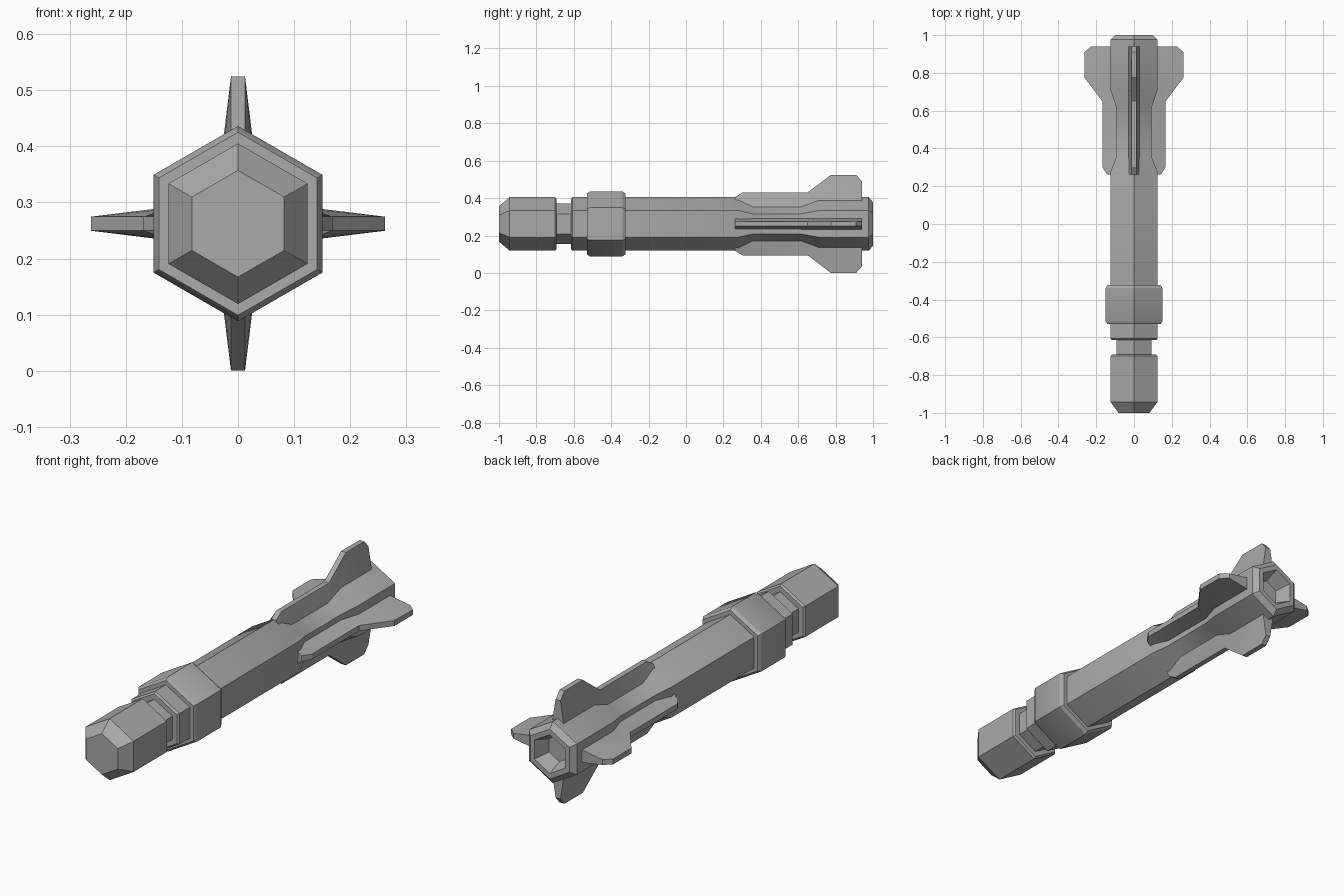
import bpy, bmesh, math
from mathutils import Matrix, Vector

if "Cube" in bpy.data.objects:
    bpy.data.objects.remove(bpy.data.objects["Cube"])

AXIS_Z = 0.262
SIDES = 6

grey = bpy.data.materials.new("plain grey")
grey.use_nodes = True
colour = (0.4, 0.4, 0.4, 1)
grey.diffuse_color = colour
grey.node_tree.nodes["Principled BSDF"].inputs["Base Color"].default_value = colour


def finish(bm, name):
    bmesh.ops.recalc_face_normals(bm, faces=bm.faces)
    mesh = bpy.data.meshes.new(name)
    bm.to_mesh(mesh)
    bm.free()
    mesh.materials.append(grey)
    obj = bpy.data.objects.new(name, mesh)
    bpy.context.collection.objects.link(obj)
    obj.location.z = AXIS_Z
    bpy.ops.object.select_all(action="DESELECT")
    obj.select_set(True)
    bpy.context.view_layer.objects.active = obj
    bpy.ops.object.shade_smooth_by_angle(angle=math.radians(30))
    return obj


# Hexagonal tube along y, from nose to hollow tail: (y, radius)
def hex_tube(name, profile):
    bm = bmesh.new()
    rings = []
    for y, r in profile:
        angles = [math.tau * (i / SIDES + 0.25) for i in range(SIDES)]
        rings.append([bm.verts.new((r * math.cos(a), y, r * math.sin(a))) for a in angles])
    for a, b in zip(rings, rings[1:]):
        for i in range(SIDES):
            j = (i + 1) % SIDES
            bm.faces.new((a[i], a[j], b[j], b[i]))
    bm.faces.new(rings[0])
    bm.faces.new(rings[-1])
    return finish(bm, name)


R, WAIST = 0.143, 0.108
hex_tube("body", [
    (-1, 0.095), (-0.943, R), (-0.70, R), (-0.692, 0.134),
    (-0.692, WAIST), (-0.615, WAIST), (-0.615, 0.134), (-0.607, R),
    (-0.53, R), (-0.53, 0.163), (-0.513, 0.174), (-0.34, 0.174), (-0.324, 0.163), (-0.324, R),
    (0.28, R), (0.355, WAIST), (0.615, WAIST), (0.71, R),
    (0.977, R), (1, 0.116), (1, 0.09), (0.93, 0.062)])

# Fin outlines in (y, distance from axis): wide root, thin outer edge
ROOT = [(0.262, 0.12), (0.355, 0.085), (0.61, 0.085), (0.70, 0.12), (0.94, 0.12)]
EDGE = [(0.262, 0.143), (0.302, 0.168), (0.65, 0.168), (0.775, 0.262), (0.91, 0.262), (0.94, 0.228)]


def fin(name, turn):
    bm = bmesh.new()
    spin = Matrix.Rotation(turn, 3, "Y")
    sides = []
    for s in (-1, 1):
        root = [bm.verts.new(spin @ Vector((s * 0.03, y, r))) for y, r in ROOT]
        edge = [bm.verts.new(spin @ Vector((s * 0.0125, y, r))) for y, r in EDGE]
        # Side panels between the root line and the outer edge
        bm.faces.new((root[0], root[1], edge[1], edge[0]))
        bm.faces.new((root[1], root[2], edge[2], edge[1]))
        bm.faces.new((root[2], root[3], edge[3], edge[2]))
        bm.faces.new((root[3], root[4], edge[5], edge[4], edge[3]))
        sides.append(root + edge[::-1])
    # Rim joining the two sides
    a, b = sides
    for i in range(len(a)):
        j = (i + 1) % len(a)
        bm.faces.new((a[i], a[j], b[j], b[i]))
    finish(bm, name)


for i, name in enumerate(("top_fin", "left_fin", "bottom_fin", "right_fin")):
    fin(name, i * math.pi / 2)
